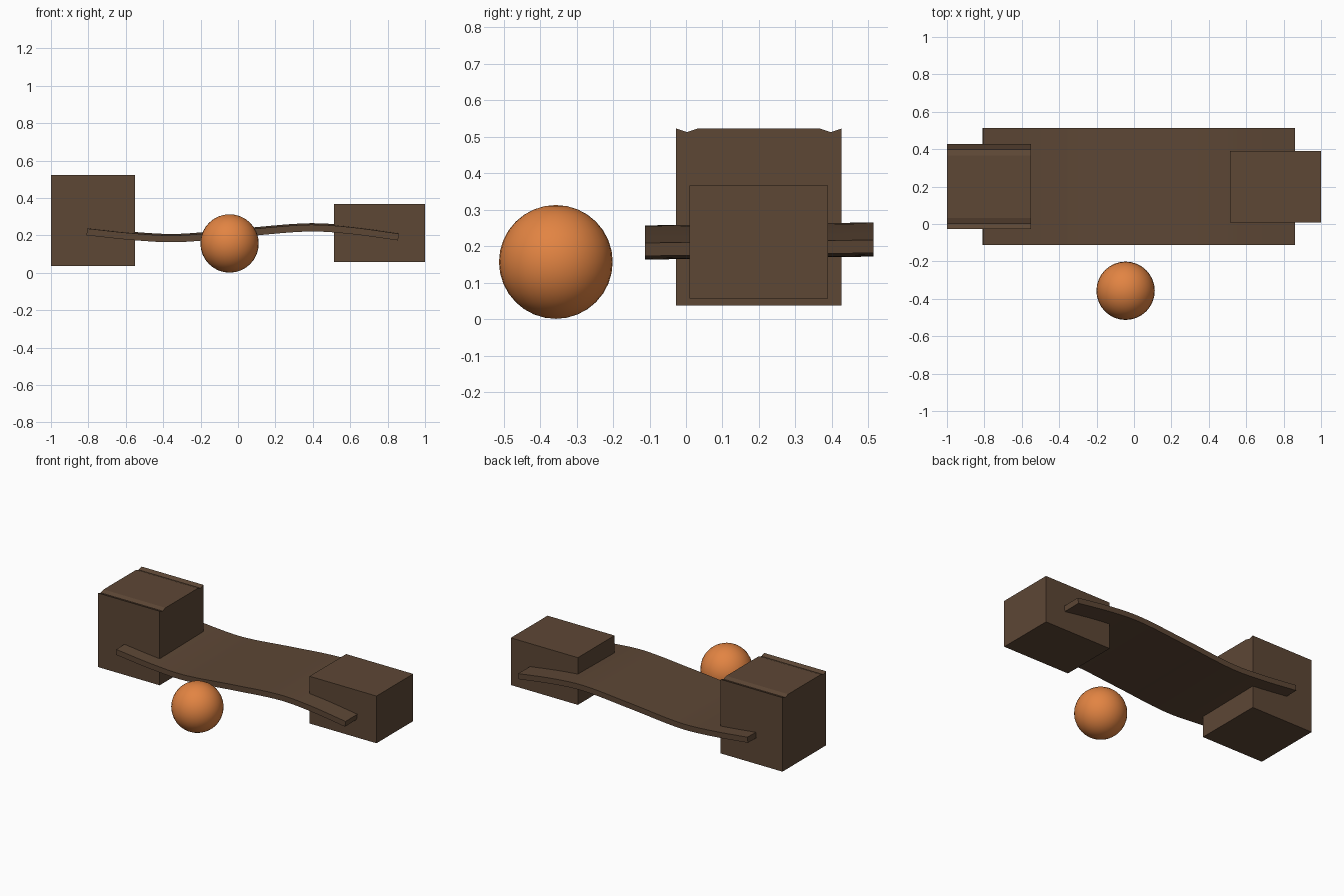
import bpy, bmesh, math

if "Cube" in bpy.data.objects:
    bpy.data.objects.remove(bpy.data.objects["Cube"])


def material(name, rgb):
    m = bpy.data.materials.new(name)
    m.diffuse_color = (*rgb, 1)
    m.use_nodes = True
    m.node_tree.nodes["Principled BSDF"].inputs["Base Color"].default_value = m.diffuse_color
    return m


brown = material("dark brown", (0.11, 0.063, 0.036))
orange = material("orange", (0.76, 0.23, 0.055))


def prism(name, profile, place, a, b, mat):
    """Extrude a closed profile between a and b; place maps (u, v, depth) to xyz."""
    bm = bmesh.new()
    ends = [[bm.verts.new(place(u, v, d)) for u, v in profile] for d in (a, b)]
    n = len(profile)
    for ring in ends:
        bm.faces.new(ring)
    for i in range(n):
        j = (i + 1) % n
        bm.faces.new((ends[0][i], ends[0][j], ends[1][j], ends[1][i]))
    bmesh.ops.recalc_face_normals(bm, faces=bm.faces)
    me = bpy.data.meshes.new(name)
    bm.to_mesh(me)
    bm.free()
    me.materials.append(mat)
    ob = bpy.data.objects.new(name, me)
    bpy.context.collection.objects.link(ob)
    return ob


def smooth(ob):
    bpy.ops.object.select_all(action='DESELECT')
    ob.select_set(True)
    bpy.context.view_layer.objects.active = ob
    bpy.ops.object.shade_smooth_by_angle(angle=math.radians(35))


# Tall left block with two shallow grooves along its top
y0, y1, z0, z1, g = -0.027, 0.427, 0.037, 0.523, 0.03
tall = [(y0, z0), (y1, z0), (y1, z1), (y1 - g, z1 - 0.01), (y1 - 2 * g, z1),
        (y0 + 2 * g, z1), (y0 + g, z1 - 0.01), (y0, z1)]
prism("tall_block", tall, lambda u, v, d: (d, u, v), -1.0, -0.55, brown)

# Low right block
low = [(0.009, 0.057), (0.39, 0.057), (0.39, 0.367), (0.009, 0.367)]
prism("low_block", low, lambda u, v, d: (d, u, v), 0.513, 1.0, brown)

# Wavy plank: an S-shaped centre line given thickness, tilted slightly in y
KEYS = [(-0.81, 0.223), (-0.55, 0.196), (-0.32, 0.186), (0.03, 0.216),
        (0.38, 0.243), (0.6, 0.230), (0.86, 0.195)]


def centre(x):
    # Catmull-Rom style interpolation with finite-difference slopes
    n = len(KEYS)
    slope = lambda i: ((KEYS[min(i + 1, n - 1)][1] - KEYS[max(i - 1, 0)][1]) /
                       (KEYS[min(i + 1, n - 1)][0] - KEYS[max(i - 1, 0)][0]))
    i = max(k for k in range(n - 1) if KEYS[k][0] <= x)
    (xa, za), (xb, zb) = KEYS[i], KEYS[i + 1]
    h = xb - xa
    t = (x - xa) / h
    return ((2*t**3 - 3*t**2 + 1) * za + (t**3 - 2*t**2 + t) * h * slope(i) +
            (3*t**2 - 2*t**3) * zb + (t**3 - t**2) * h * slope(i + 1))


steps = 32
xs = [-0.808 + 1.666 * i / steps for i in range(steps + 1)]
half = 0.018
top, bottom = [], []
for x in xs:
    s = (centre(min(x + 0.001, 0.86)) - centre(x - 0.001)) / 0.002
    k = half / math.hypot(1, s)
    top.append((x - s * k, centre(x) + k))
    bottom.append((x + s * k, centre(x) - k))
plank = prism("wavy_plank", top + bottom[::-1],
              lambda u, v, d: (u, d, v + 0.013 * (d - 0.2)), -0.112, 0.514, brown)
smooth(plank)

# Ball in front of the plank
bpy.ops.mesh.primitive_uv_sphere_add(segments=32, ring_count=16, radius=0.156,
                                     location=(-0.045, -0.357, 0.157))
ball = bpy.context.object
ball.name = "ball"
ball.data.materials.append(orange)
smooth(ball)
